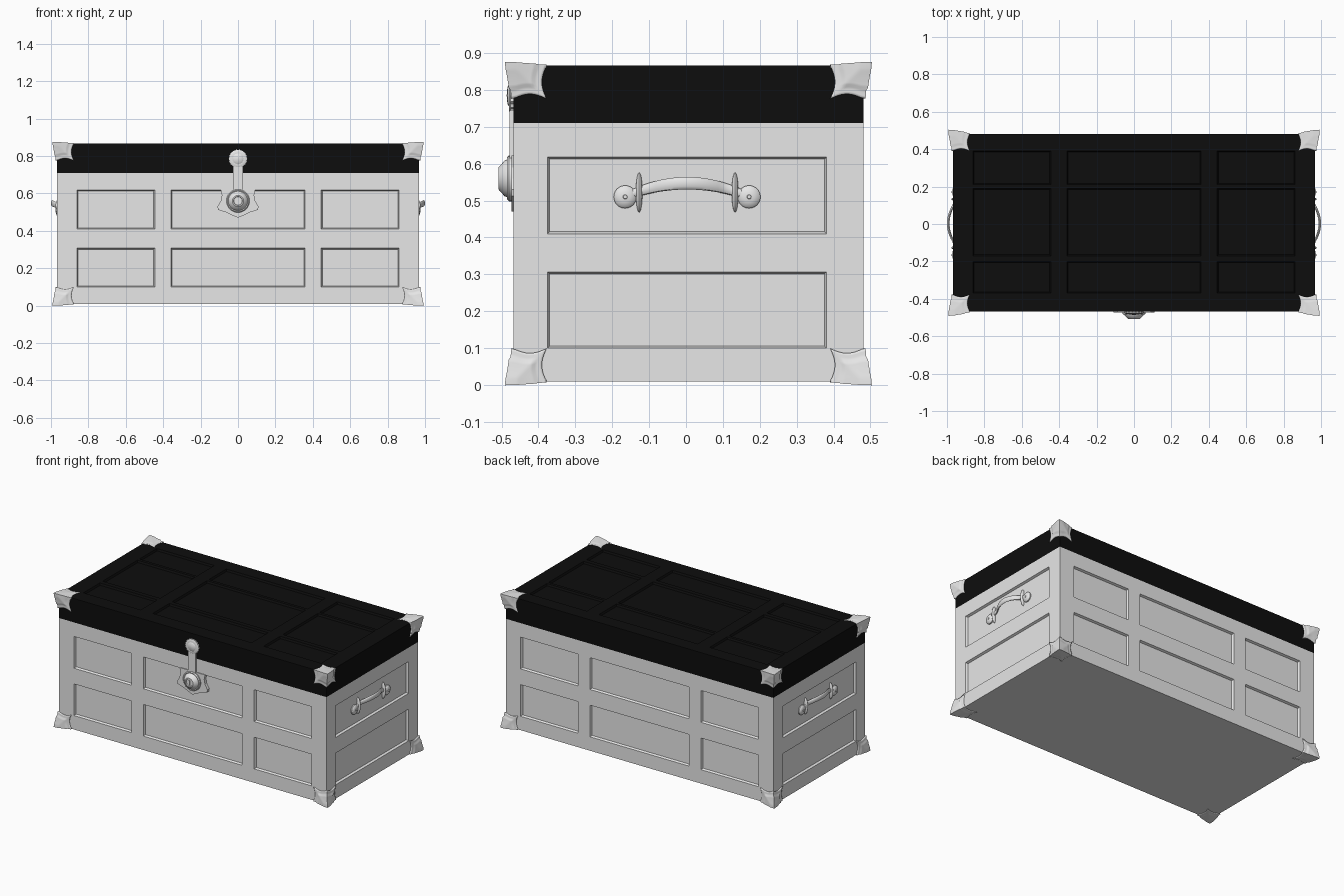
import bpy, bmesh, math
from mathutils import Vector, Matrix

if "Cube" in bpy.data.objects:
    bpy.data.objects.remove(bpy.data.objects["Cube"])


def material(name, v):
    m = bpy.data.materials.new(name)
    m.diffuse_color = (v, v, v, 1)
    m.use_nodes = True
    m.node_tree.nodes["Principled BSDF"].inputs["Base Color"].default_value = m.diffuse_color
    return m


GREY = material("light grey", 0.8)
BLACK = material("black", 0.004)
X, Y0, Y1, Z0, ZS, Z1 = 0.969, -0.468, 0.481, 0.009, 0.71, 0.866


def finish(bm, name, mat, smooth=True, recalc=True):
    if recalc:
        bmesh.ops.recalc_face_normals(bm, faces=bm.faces)
    me = bpy.data.meshes.new(name)
    bm.to_mesh(me)
    bm.free()
    ob = bpy.data.objects.new(name, me)
    bpy.context.collection.objects.link(ob)
    me.materials.append(mat)
    if smooth:
        bpy.ops.object.select_all(action='DESELECT')
        ob.select_set(True)
        bpy.context.view_layer.objects.active = ob
        bpy.ops.object.shade_smooth_by_angle(angle=math.radians(35))
    return ob


def box(bm, lo, hi):
    lo, hi = Vector(lo), Vector(hi)
    m = Matrix.Translation((lo + hi) / 2) @ Matrix.Diagonal((*(hi - lo), 1))
    return bmesh.ops.create_cube(bm, size=1, matrix=m)


def inside(v, ranges):
    return any(a < v < b for a, b in ranges)


# Box cut into a grid, with the panel cells sunk in
XP = [(-0.861, -0.445), (-0.358, 0.358), (0.445, 0.861)]
def panelled_box(name, lo, hi, mat, yp, zp, sides, depth):
    bm = bmesh.new()
    box(bm, lo, hi)
    for axis, ranges in enumerate((XP, yp, zp)):
        for v in [v for r in ranges for v in r]:
            co, no = Vector(), Vector()
            co[axis], no[axis] = v, 1
            bmesh.ops.bisect_plane(bm, geom=bm.verts[:] + bm.edges[:] + bm.faces[:],
                                   plane_co=co, plane_no=no)
    bm.normal_update()
    cells = []
    for f in bm.faces:
        c, n = f.calc_center_median(), f.normal
        okx, oky, okz = inside(c.x, XP), inside(c.y, yp), inside(c.z, zp)
        if sides and ((abs(n.y) > 0.9 and okx and okz) or (abs(n.x) > 0.9 and oky and okz)):
            cells.append(f)
        if not sides and n.z > 0.9 and okx and oky:
            cells.append(f)
    bmesh.ops.inset_individual(bm, faces=cells, thickness=0.008, depth=-depth)
    return finish(bm, name, mat, smooth=False)


panelled_box("chest_body", (-X, Y0, Z0), (X, Y1, ZS), GREY,
             [(-0.375, 0.381)], [(0.10, 0.307), (0.41, 0.618)], True, 0.014)
panelled_box("lid", (-X, Y0, ZS), (X, Y1, Z1), BLACK,
             [(-0.37, -0.20), (-0.17, 0.19), (0.21, 0.39)], [], False, 0.012)


# Flared corner guards: three plates meeting at each box corner
def corner_guard(name, corner, sign, s=0.09, n=12):
    bm = bmesh.new()
    for k in range(3):
        grid = []
        for i in range(n + 1):
            row = []
            for j in range(n + 1):
                u, v = i / n, j / n
                p = [0, 0, 0]
                p[(k + 1) % 3] = s * u * (1 - 0.14 * math.sin(math.pi * v))
                p[(k + 2) % 3] = s * v * (1 - 0.14 * math.sin(math.pi * u))
                m = max(u, v)
                push = 0.006 + 0.013 * (1 - m) ** 1.5 + (0.004 if m < 0.7 else 0)
                q = [c - push * (0.42 if a == 2 else 1) if c == 0 else c
                     for a, c in enumerate(p)]
                row.append(bm.verts.new([corner[a] - sign[a] * q[a] for a in range(3)]))
            grid.append(row)
        for i in range(n):
            for j in range(n):
                bm.faces.new((grid[i][j], grid[i + 1][j], grid[i + 1][j + 1], grid[i][j + 1]))
    bmesh.ops.remove_doubles(bm, verts=bm.verts, dist=1e-5)
    bm.normal_update()
    for f in bm.faces:
        if f.normal.dot(Vector(sign)) < 0:
            f.normal_flip()
    ob = finish(bm, name, GREY, recalc=False)
    mod = ob.modifiers.new("thickness", 'SOLIDIFY')
    mod.thickness, mod.offset = 0.012, -1


for sx in (-1, 1):
    for sy in (-1, 1):
        for sz in (-1, 1):
            corner_guard("corner_guard", (sx * X, Y1 if sy > 0 else Y0, Z1 if sz > 0 else Z0),
                         (sx, sy, sz))


# Turned parts: profile of (radius, height) spun about a direction
def turned(name, origin, direction, profile, seg=32, scallop=0):
    bm = bmesh.new()
    rot = Vector(direction).to_track_quat('Z', 'Y')
    rings = []
    for r, h in profile:
        rings.append([bm.verts.new(Vector(origin) + rot @ Vector((
            r * (1 - scallop * (i % 2)) * math.cos(math.tau * i / seg),
            r * (1 - scallop * (i % 2)) * math.sin(math.tau * i / seg), h))) for i in range(seg)])
    for a, b in zip(rings, rings[1:]):
        for i in range(seg):
            bm.faces.new((a[i], a[(i + 1) % seg], b[(i + 1) % seg], b[i]))
    bm.faces.new(rings[0])
    bm.faces.new(rings[-1])
    return finish(bm, name, GREY)


# Lock: shield, strap, stepped round lock, scalloped upper disc
half = [(0.092, 0.622), (0.086, 0.59), (0.092, 0.56), (0.11, 0.53), (0.106, 0.512),
        (0.06, 0.498), (0.03, 0.482)]
outline = half + [(0, 0.47)] + [(-x, z) for x, z in reversed(half)]
bm = bmesh.new()
face = bm.faces.new([bm.verts.new((x, -0.473, z)) for x, z in outline])
ext = bmesh.ops.extrude_face_region(bm, geom=[face])
for v in [g for g in ext['geom'] if isinstance(g, bmesh.types.BMVert)]:
    v.co.y = -0.45
finish(bm, "lock_shield", GREY, smooth=False)

bm = bmesh.new()
box(bm, (-0.026, -0.478, 0.56), (0.026, -0.46, 0.76))
finish(bm, "lock_strap", GREY, smooth=False)

turned("lock_case", (0, Y0, 0.56), (0, -1, 0),
       [(0.062, -0.01), (0.062, 0.012), (0.057, 0.017), (0.052, 0.015), (0.048, 0.024),
        (0.038, 0.033), (0.030, 0.040), (0.024, 0.040), (0.022, 0.034), (0.002, 0.034)])
bm = bmesh.new()
box(bm, (-0.005, -0.507, 0.546), (0.005, -0.495, 0.574))
finish(bm, "lock_key_slot", GREY, smooth=False)
turned("hasp_disc", (0, Y0, 0.785), (0, -1, 0),
       [(0.05, -0.005), (0.05, 0.008), (0.042, 0.012), (0.03, 0.012), (0.024, 0.016),
        (0.002, 0.018)], seg=36, scallop=0.07)


# Side handles: bowed grip, end bosses, retaining loops
PANEL = X - 0.014
for s in (-1, 1):
    bm = bmesh.new()
    rings, n, seg = [], 28, 12
    for i in range(n + 1):
        t = -1 + 2 * i / n
        cx = max(0.961, 0.993 - 0.085 * t * t)
        cz = 0.51 + 0.037 * (1 - t * t)
        w = 0.011 + 0.006 * (1 - t * t)
        rings.append([bm.verts.new((s * (cx + 0.007 * math.cos(math.tau * j / seg)),
                                    0.003 + 0.168 * t,
                                    cz + w * math.sin(math.tau * j / seg))) for j in range(seg)])
    for a, b in zip(rings, rings[1:]):
        for j in range(seg):
            bm.faces.new((a[j], a[(j + 1) % seg], b[(j + 1) % seg], b[j]))
    bm.faces.new(rings[0])
    bm.faces.new(rings[-1])
    finish(bm, "handle_grip", GREY)
    for e in (-1, 1):
        turned("handle_boss", (s * PANEL, 0.003 + e * 0.168, 0.51), (s, 0, 0),
               [(0.031, -0.004), (0.031, 0.006), (0.026, 0.012), (0.014, 0.016),
                (0.006, 0.017), (0.005, 0.02), (0.001, 0.02)], seg=24)
        bm = bmesh.new()
        m = (Matrix.Translation((s * PANEL, 0.003 + e * 0.13, 0.522))
             @ Matrix.Diagonal((0.022, 0.009, 0.054, 1)))
        bmesh.ops.create_uvsphere(bm, u_segments=16, v_segments=12, radius=1, matrix=m)
        finish(bm, "handle_loop", GREY)
